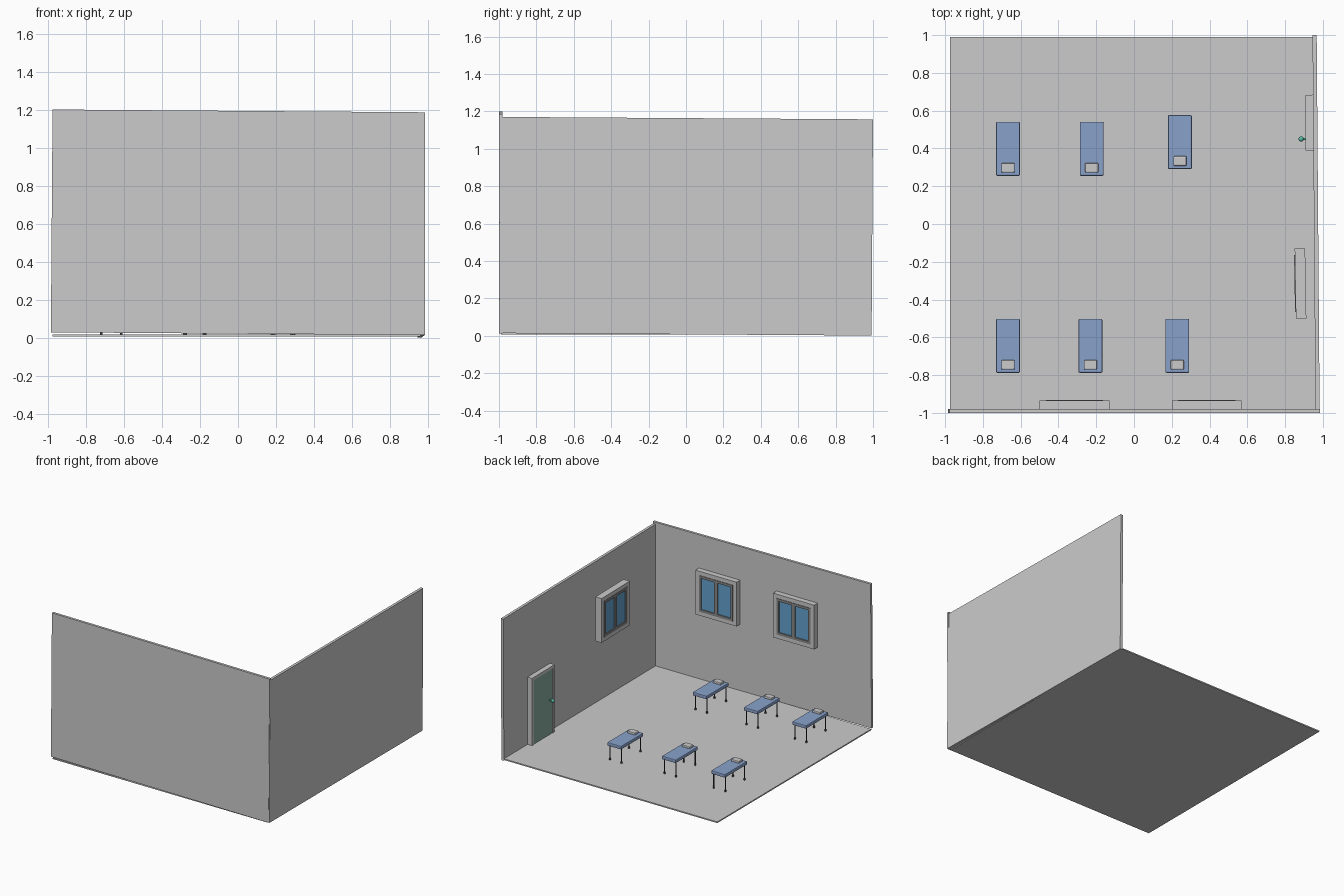
import bpy, bmesh, math
from mathutils import Matrix, Vector

if "Cube" in bpy.data.objects:
    bpy.data.objects.remove(bpy.data.objects["Cube"])


def material(name, rgb):
    m = bpy.data.materials.new(name)
    m.diffuse_color = (*rgb, 1)
    m.use_nodes = True
    m.node_tree.nodes["Principled BSDF"].inputs["Base Color"].default_value = m.diffuse_color
    return m


BLUE = material("mattress_blue", (0.25, 0.36, 0.6))
GLASS = material("glass_blue", (0.13, 0.36, 0.62))
GREEN = material("door_green", (0.25, 0.42, 0.36))
KNOB = material("knob_green", (0.1, 0.5, 0.38))
DARK = material("dark_metal", (0.05, 0.05, 0.06))
SASH = material("sash_grey", (0.25, 0.25, 0.25))
PALE = material("pale_grey", (0.9, 0.9, 0.88))


def finish(name, bm, mat, place, bevel=0):
    me = bpy.data.meshes.new(name)
    bm.to_mesh(me)
    bm.free()
    ob = bpy.data.objects.new(name, me)
    bpy.context.collection.objects.link(ob)
    ob.matrix_world = place
    if mat:
        me.materials.append(mat)
    if bevel:
        b = ob.modifiers.new("bevel", "BEVEL")
        b.width, b.segments = bevel, 2
    return ob


def boxes(name, spans, mat=None, place=Matrix(), bevel=0):
    """Each span is (x0, x1, y0, y1, z0, z1)."""
    bm = bmesh.new()
    for x0, x1, y0, y1, z0, z1 in spans:
        c = Vector((x0 + x1, y0 + y1, z0 + z1)) / 2
        m = Matrix.Translation(c) @ Matrix.Diagonal((x1 - x0, y1 - y0, z1 - z0, 1))
        bmesh.ops.create_cube(bm, size=1, matrix=m)
    return finish(name, bm, mat, place, bevel)


def ring(w, h, t, y0, y1):
    """Four bars of an upright rectangular frame, centred on the origin."""
    a, b = w / 2, h / 2
    return [(-a, -a + t, y0, y1, -b, b), (a - t, a, y0, y1, -b, b),
            (-a + t, a - t, y0, y1, b - t, b), (-a + t, a - t, y0, y1, -b, -b + t)]


def at(x, y, z, rz=0, rx=0, ry=0):
    return (Matrix.Translation((x, y, z)) @ Matrix.Rotation(rz, 4, 'Z')
            @ Matrix.Rotation(rx, 4, 'X') @ Matrix.Rotation(ry, 4, 'Y'))


# room shell, with slightly skewed walls
boxes("floor", [(-0.975, 0.96, -0.99, 0.99, 0.007, 0.017)])
boxes("front_wall", [(-0.98, 0.98, -0.01, 0.01, -0.586, 0.586)],
      place=at(0, -0.99, 0.607, ry=0.0075))
boxes("side_wall", [(-0.011, 0.011, -0.996, 0.996, -0.578, 0.578)],
      place=at(0.964, 0, 0.586, rz=0.0078, rx=-0.0065))


# windows: pale casing, dark sash with mullion, two panes
def window(name, place):
    boxes(name + "_casing", ring(0.37, 0.36, 0.033, -0.055, 0), PALE, place)
    bars = ring(0.304, 0.294, 0.02, -0.04, 0.004)
    bars.append((-0.015, 0.015, -0.04, 0.004, -0.127, 0.127))
    boxes(name + "_sash", bars, SASH, place)
    boxes(name + "_panes", [(s - 0.0585, s + 0.0585, -0.02, -0.005, -0.127, 0.127)
                            for s in (-0.0735, 0.0735)], GLASS, place)


SIDE = math.pi / 2 + 0.0175
window("front_window_left", at(-0.315, -0.935, 0.738))
window("front_window_right", at(0.385, -0.935, 0.738))
window("side_window", at(0.854, -0.315, 0.738, rz=SIDE))

# door: frame, leaf and knob on a short stem
door = at(0.908, 0.537, 0.29, rz=math.pi / 2 + 0.0078)
w, h, t = 0.147, 0.275, 0.024
boxes("door_frame", [(-w, -w + t, -0.045, 0, -h, h), (w - t, w, -0.045, 0, -h, h),
                     (-w + t, w - t, -0.045, 0, h - t, h)], PALE, door)
boxes("door_leaf", [(-w + t, w - t, -0.035, -0.004, -h, h - t)], GREEN, door)
bm = bmesh.new()
bmesh.ops.create_uvsphere(bm, u_segments=16, v_segments=10, radius=0.014,
                          matrix=Matrix.Translation((-0.087, 0.024, 0.01)))
bmesh.ops.create_cone(bm, cap_ends=True, segments=12, radius1=0.006, radius2=0.006, depth=0.03,
                      matrix=Matrix.Translation((-0.087, 0.005, 0.01)) @ Matrix.Rotation(math.pi / 2, 4, 'X'))
for f in bm.faces:
    f.smooth = True
finish("door_knob", bm, KNOB, door)


# beds: mattress, pillow, four legs with wider feet
def bed(name, x, y):
    place = at(x, y, 0)
    boxes(name + "_mattress", [(-0.063, 0.063, -0.143, 0.143, 0.137, 0.165)], BLUE, place, 0.006)
    boxes(name + "_pillow", [(-0.035, 0.035, -0.126, -0.075, 0.16, 0.182)], PALE, place, 0.006)
    bm = bmesh.new()
    for sx in (-0.052, 0.052):
        for sy in (-0.123, 0.123):
            for r, z0, z1 in ((0.004, 0.017, 0.14), (0.007, 0.016, 0.03)):
                bmesh.ops.create_cone(bm, cap_ends=True, segments=12, radius1=r, radius2=r,
                                      depth=z1 - z0,
                                      matrix=Matrix.Translation((sx, sy, (z0 + z1) / 2)))
    finish(name + "_legs", bm, DARK, place)


for i, (x, y) in enumerate([(-0.667, 0.398), (-0.224, 0.398), (0.243, 0.434),
                            (-0.667, -0.645), (-0.231, -0.645), (0.229, -0.645)]):
    bed(f"bed_{i + 1}", x, y)
